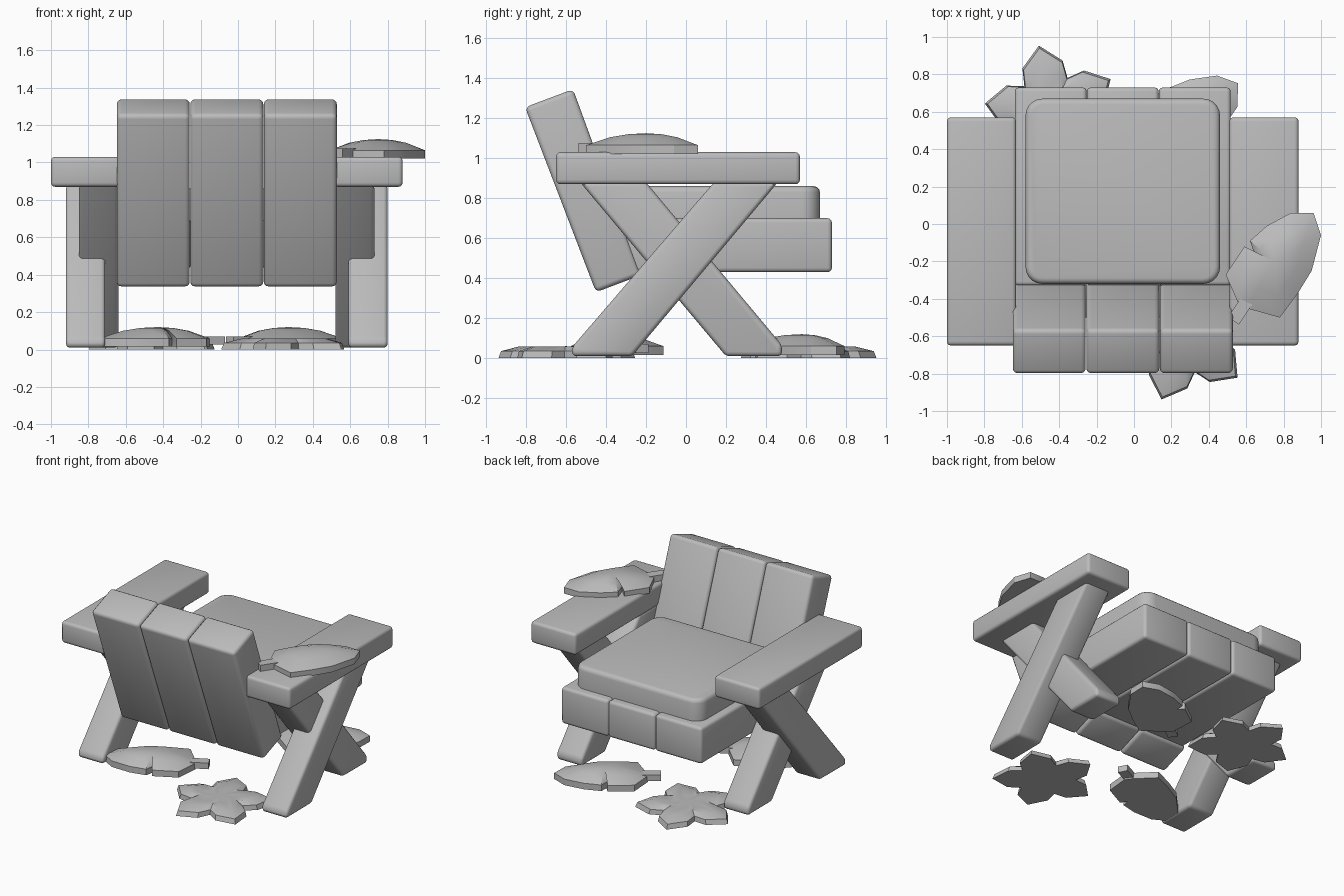
import bpy, bmesh, math
from mathutils import Matrix, Vector

if "Cube" in bpy.data.objects:
    bpy.data.objects.remove(bpy.data.objects["Cube"])

MID = -0.06  # centre line of the chair

grey = bpy.data.materials.new("plain grey")
grey.use_nodes = True
colour = (0.5, 0.5, 0.5, 1)
grey.diffuse_color = colour
grey.node_tree.nodes["Principled BSDF"].inputs["Base Color"].default_value = colour


def finish(name, bm, bevel=0, segments=3):
    bmesh.ops.recalc_face_normals(bm, faces=bm.faces)
    mesh = bpy.data.meshes.new(name)
    bm.to_mesh(mesh)
    bm.free()
    mesh.materials.append(grey)
    obj = bpy.data.objects.new(name, mesh)
    bpy.context.collection.objects.link(obj)
    bpy.ops.object.select_all(action='DESELECT')
    obj.select_set(True)
    bpy.context.view_layer.objects.active = obj
    if bevel:
        mod = obj.modifiers.new("soft edges", 'BEVEL')
        mod.width, mod.segments = bevel, segments
        bpy.ops.object.modifier_apply(modifier=mod.name)
    bpy.ops.object.shade_smooth_by_angle(angle=math.radians(32))
    return obj


def beam(name, profile, x0, x1, bevel=0.022):
    """Extrude a side profile (y, z) across x."""
    bm = bmesh.new()
    face = bm.faces.new([bm.verts.new((x0, y, z)) for y, z in profile])
    ext = bmesh.ops.extrude_face_region(bm, geom=[face])["geom"]
    bmesh.ops.translate(bm, vec=(x1 - x0, 0, 0),
                        verts=[g for g in ext if isinstance(g, bmesh.types.BMVert)])
    return finish(name, bm, bevel)


def box(y0, y1, z0, z1):
    return [(y0, z0), (y1, z0), (y1, z1), (y0, z1)]


def leaf(name, outline, rings, place):
    """Flat-bottomed leaf; rings are (scale, height) from bottom rim to crown."""
    bm = bmesh.new()
    n = len(outline)
    loops = [[bm.verts.new((x * s, y * s, z)) for x, y in outline] for s, z in rings[:-1]]
    for low, high in zip(loops, loops[1:]):
        for i in range(n):
            j = (i + 1) % n
            bm.faces.new((low[i], low[j], high[j], high[i]))
    for loop, z in ((loops[0], rings[0][1]), (loops[-1], rings[-1][1])):
        centre = bm.verts.new((0, 0, z))
        for i in range(n):
            bm.faces.new((centre, loop[i], loop[(i + 1) % n]))
    bm.transform(place)
    return finish(name, bm)


# Back slats and seat planks
BACK = [(-0.45, 0.33), (-0.225, 0.415), (-0.565, 1.345), (-0.805, 1.255)]
for i, label in enumerate(("right", "middle", "left")):
    x = MID + (i - 1) * 0.393
    beam(f"back_slat_{label}", BACK, x - 0.195, x + 0.195, 0.025)
    x = MID + (i - 1) * 0.385
    beam(f"seat_plank_{label}", box(-0.33, 0.73, 0.43, 0.70), x - 0.192, x + 0.192, 0.022)

# Cushion with rounded corners
bm = bmesh.new()
bmesh.ops.create_cube(bm, size=1, matrix=Matrix.Translation((MID, 0.175, 0.775))
                      @ Matrix.Diagonal((1.04, 0.99, 0.17, 1)))
upright = [e for e in bm.edges if abs(e.verts[0].co.z - e.verts[1].co.z) > 0.1]
bmesh.ops.bevel(bm, geom=upright, offset=0.09, segments=5, profile=0.5, affect='EDGES')
rim = [e for e in bm.edges if all(v.co.z > 0.8 for v in e.verts)]
bmesh.ops.bevel(bm, geom=rim, offset=0.03, segments=3, profile=0.5, affect='EDGES')
finish("cushion", bm)

# Armrests and crossed legs on both sides
LEG_OUT = [(-0.57, 0.01), (-0.27, 0.01), (0.46, 0.88), (0.14, 0.88), (-0.57, 0.055)]
LEG_IN = [(0.2, 0.01), (0.48, 0.01), (0.48, 0.065), (-0.2, 0.88), (-0.53, 0.88)]
for side, label in ((1, "left"), (-1, "right")):
    for part, profile, near, far in (("armrest", box(-0.65, 0.57, 0.87, 1.03), 0.57, 0.94),
                                     ("outer_leg", LEG_OUT, 0.65, 0.86),
                                     ("inner_leg", LEG_IN, 0.58, 0.79)):
        beam(f"{label}_{part}", profile, *sorted((MID + side * near, MID + side * far)))

# Star-shaped fallen leaves
STAR = []
for k in range(5):
    for turn, r in ((-36, 0.2), (-23, 0.28), (0, 0.36), (23, 0.28)):
        a = math.radians(k * 72 + turn)
        STAR.append((r * math.cos(a), r * math.sin(a)))
STAR_RINGS = [(1, 0), (0.96, 0.035), (0.7, 0.058), (0.35, 0.05), (0, 0.06)]
for name, x, y, turn in (("star_leaf_front", 0.27, -0.6, 34), ("star_leaf_back", -0.44, 0.6, 29)):
    leaf(name, STAR, STAR_RINGS,
         Matrix.Translation((x, y, 0)) @ Matrix.Rotation(math.radians(turn), 4, 'Z'))

# Domed fan leaves, each with a short stem
FAN = [(0.09, 0.26), (0.21, 0.26), (0.25, 0.14), (0.2, -0.05), (0.12, -0.18), (0.03, -0.3),
       (-0.15, -0.25), (-0.19, -0.23), (-0.26, -0.07), (-0.16, 0.08), (-0.1, 0.02),
       (-0.13, 0.11), (-0.04, 0.19)]
FAN_RINGS = [(1, 0), (1, 0.045), (0.6, 0.085), (0.3, 0.1), (0, 0.105)]
for name, x, y, z, turn in (("fan_leaf_armrest", 0.75, -0.2, 1.02, 0),
                            ("fan_leaf_seat", 0.27, 0.58, 0.015, -20),
                            ("fan_leaf_under", -0.43, -0.39, 0.015, 151)):
    place = Matrix.Translation((x, y, z)) @ Matrix.Rotation(math.radians(turn), 4, 'Z')
    leaf(name, FAN, FAN_RINGS, place)
    bm = bmesh.new()
    bmesh.ops.create_cube(bm, size=1, matrix=place @ Matrix.Translation((-0.18, -0.26, 0.033))
                          @ Matrix.Rotation(math.radians(56), 4, 'Z')
                          @ Matrix.Diagonal((0.14, 0.07, 0.045, 1)))
    finish(name + "_stem", bm)
